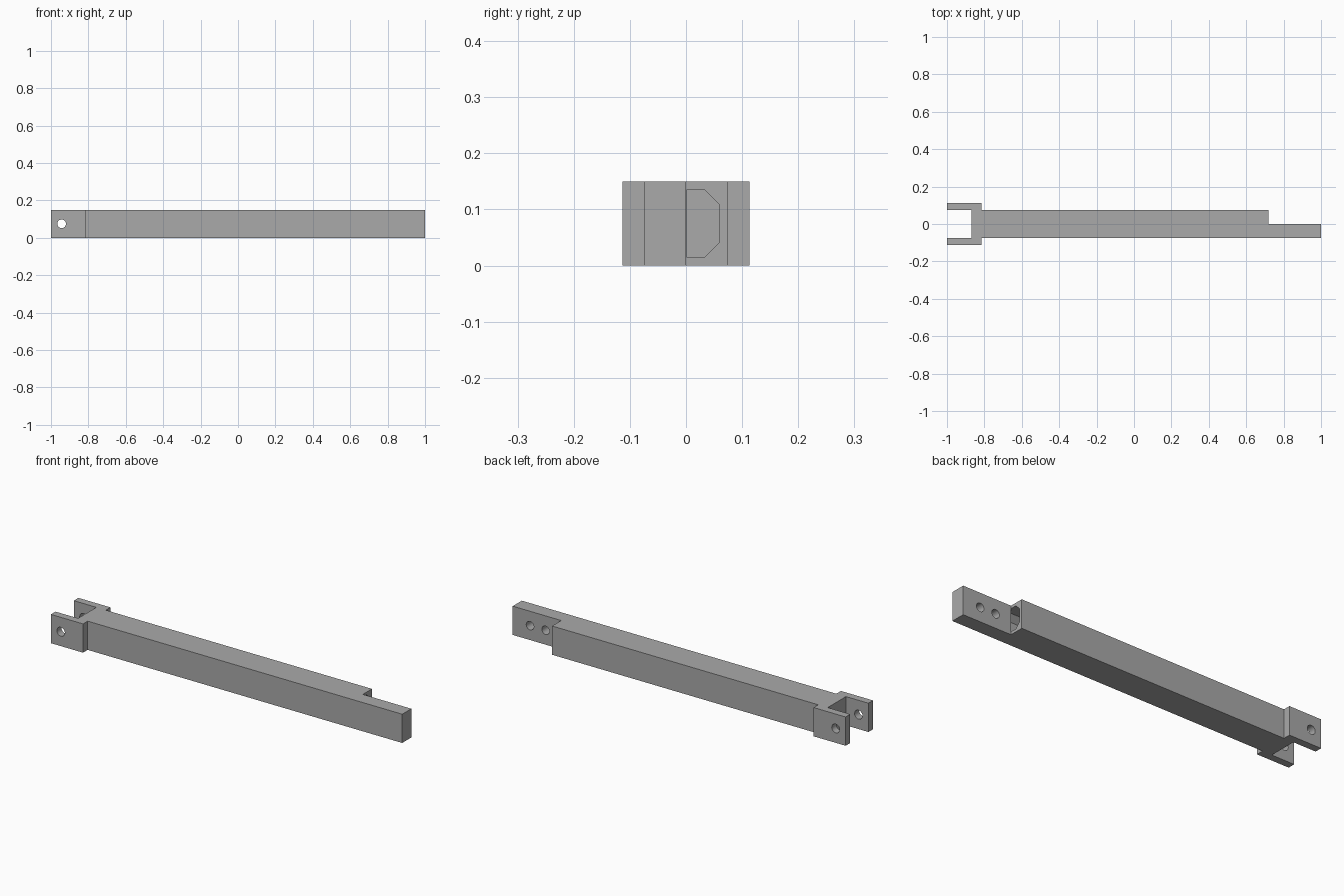
import bpy, bmesh, math
from mathutils import Matrix, Vector

cube = bpy.data.objects.get("Cube")
if cube:
    bpy.data.objects.remove(cube, do_unlink=True)

HEIGHT, HALF, ARM = 0.15, 0.075, 0.113
LAP_X, YOKE_X, ARM_X = 0.72, -0.87, -0.815

grey = bpy.data.materials.new("plain grey")
grey.use_nodes = True
grey.diffuse_color = (0.4, 0.4, 0.4, 1)
grey.node_tree.nodes["Principled BSDF"].inputs["Base Color"].default_value = (0.4, 0.4, 0.4, 1)


def prism(name, points, direction):
    """Extrude a planar outline into a closed solid."""
    bm = bmesh.new()
    face = bm.faces.new([bm.verts.new(p) for p in points])
    new = bmesh.ops.extrude_face_region(bm, geom=[face])["geom"]
    bmesh.ops.translate(bm, vec=Vector(direction),
                        verts=[v for v in new if isinstance(v, bmesh.types.BMVert)])
    bmesh.ops.recalc_face_normals(bm, faces=bm.faces)
    return finish(name, bm)


def pin(name, x, y, length, radius=0.023):
    """Cylinder along y, used for drilling."""
    bm = bmesh.new()
    place = Matrix.Translation((x, y, HEIGHT / 2)) @ Matrix.Rotation(math.pi / 2, 4, "X")
    bmesh.ops.create_cone(bm, cap_ends=True, segments=32, radius1=radius,
                          radius2=radius, depth=length, matrix=place)
    return finish(name, bm)


def finish(name, bm):
    mesh = bpy.data.meshes.new(name)
    bm.to_mesh(mesh)
    bm.free()
    mesh.materials.append(grey)
    obj = bpy.data.objects.new(name, mesh)
    bpy.context.collection.objects.link(obj)
    return obj


def cut(target, cutter):
    cutter.hide_render = True
    mod = target.modifiers.new("cut", "BOOLEAN")
    mod.operation, mod.solver, mod.object = "DIFFERENCE", "EXACT", cutter
    bpy.context.view_layer.objects.active = target
    bpy.ops.object.modifier_apply(modifier=mod.name)
    bpy.data.objects.remove(cutter, do_unlink=True)


# Beam with a forked end and a half-lap tongue, from its plan outline
plan = [(1, -HALF), (1, 0), (LAP_X, 0), (LAP_X, HALF),
        (ARM_X, HALF), (ARM_X, ARM), (-1, ARM), (-1, HALF), (YOKE_X, HALF),
        (YOKE_X, -HALF), (-1, -HALF), (-1, -ARM), (ARM_X, -ARM), (ARM_X, -HALF)]
beam = prism("forked_beam", [(x, y, 0) for x, y in plan], (0, 0, HEIGHT))

# Hollow core with chamfered corners, open at the lap shoulder
r, c = 0.06, 0.033
section = [(r, -c), (r, c), (c, r), (-c, r), (-r, c), (-r, -c), (-c, -r), (c, -r)]
core = prism("core_cutter", [(-0.8, y, z + HEIGHT / 2) for y, z in section],
             (LAP_X + 0.8, 0, 0))
cut(beam, core)

# Open the remaining skin at the shoulder, on the lap side only
opening = [(y, z) for y, z in section if y > 0]
opening = [(0.0005, -r)] + [(c, -r), (r, -c), (r, c), (c, r)] + [(0.0005, r)]
cut(beam, prism("opening_cutter", [(LAP_X - 0.02, y, z + HEIGHT / 2) for y, z in opening],
                (0.04, 0, 0)))

# Fork pin hole and two blind holes in the tongue
cut(beam, pin("fork_pin_cutter", -0.943, 0, 0.4))
for x in (0.81, 0.90):
    cut(beam, pin("tongue_hole_cutter", x, 0, 0.12, 0.022))

# Smooth bores, sharp edges
bpy.ops.object.select_all(action="DESELECT")
beam.select_set(True)
bpy.context.view_layer.objects.active = beam
bpy.ops.object.shade_smooth_by_angle(angle=math.radians(30))
